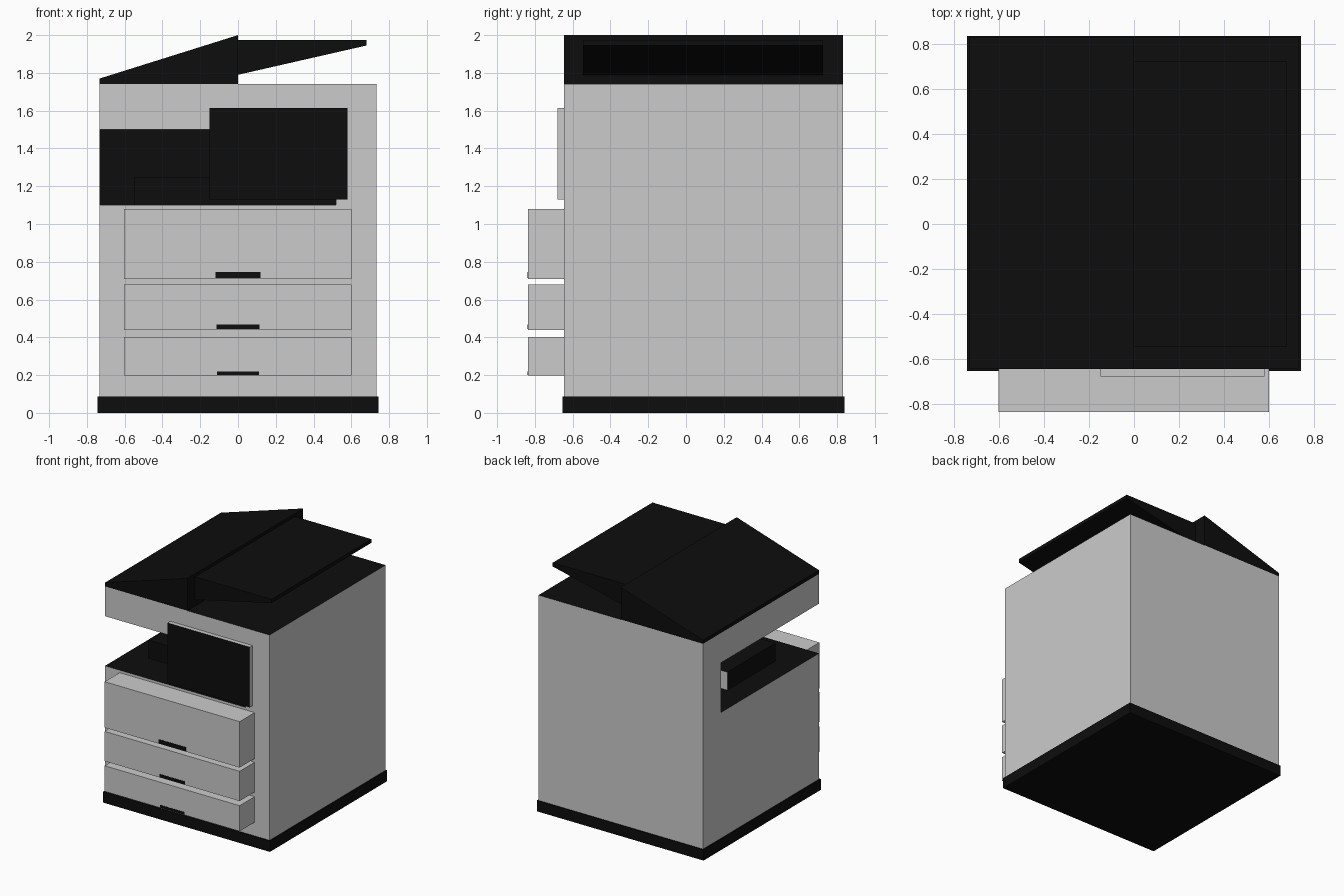
import bpy, bmesh

if "Cube" in bpy.data.objects:
    bpy.data.objects.remove(bpy.data.objects["Cube"])

black = bpy.data.materials.new("black")
black.diffuse_color = (0.004, 0.004, 0.004, 1)
black.use_nodes = True
black.node_tree.nodes["Principled BSDF"].inputs["Base Color"].default_value = black.diffuse_color
grey = bpy.data.materials.new("grey")
grey.diffuse_color = (0.8, 0.8, 0.8, 1)
grey.use_nodes = True
grey.node_tree.nodes["Principled BSDF"].inputs["Base Color"].default_value = grey.diffuse_color


def finish(name, bm, mats):
    bmesh.ops.recalc_face_normals(bm, faces=bm.faces)
    me = bpy.data.meshes.new(name)
    bm.to_mesh(me)
    bm.free()
    ob = bpy.data.objects.new(name, me)
    bpy.context.collection.objects.link(ob)
    for m in mats:
        me.materials.append(m)
    return ob


def box(name, x, y, z, mats=()):
    bm = bmesh.new()
    bmesh.ops.create_cube(bm, size=1)
    for v in bm.verts:
        v.co = [r[0] + (c + 0.5) * (r[1] - r[0]) for c, r in zip(v.co, (x, y, z))]
    return finish(name, bm, mats)


def prism(name, profile, y0, y1, mats):
    """Extrude an x-z profile along y."""
    bm = bmesh.new()
    f = bm.faces.new([bm.verts.new((px, y0, pz)) for px, pz in profile])
    ext = bmesh.ops.extrude_face_region(bm, geom=[f])["geom"]
    bmesh.ops.translate(bm, vec=(0, y1 - y0, 0),
                        verts=[g for g in ext if isinstance(g, bmesh.types.BMVert)])
    return finish(name, bm, mats)


def paint(ob, test):
    """Use the second material on faces that pass the test."""
    for p in ob.data.polygons:
        p.material_index = 1 if test(p.center, p.normal) else 0


FRONT, BACK, HW = -0.645, 0.83, 0.733

# Plinth and cabinet
box("base", (-0.743, 0.743), (-0.655, 0.838), (0, 0.087), [black])
body = box("cabinet", (-HW, HW), (FRONT, BACK), (0.087, 1.74), [grey, black])

# Output bay, open at the front and left
cutter = box("bay_cutter", (-1, 0.52), (-1, 0.6), (1.10, 1.50))
mod = body.modifiers.new("bay", 'BOOLEAN')
mod.object = cutter
mod.solver = 'EXACT'
cutter.hide_render = True
bpy.context.view_layer.objects.active = body
bpy.ops.object.modifier_apply(modifier="bay")
bpy.data.objects.remove(cutter)
paint(body, lambda c, n: c.z > 1.735 or (
    abs(c.x) < HW - 0.01 and FRONT + 0.01 < c.y < BACK - 0.01 and 1.05 < c.z < 1.55))

# Raised tray inside the bay
tray = box("bay_tray", (-0.55, 0.52), (-0.355, 0.26), (1.10, 1.245), [black, grey])
paint(tray, lambda c, n: n.y > 0.5)

# Control panel with black face
panel = box("control_panel", (-0.15, 0.58), (-0.68, FRONT), (1.13, 1.615), [grey, black])
paint(panel, lambda c, n: n.y < -0.5)

# Paper drawers with dark grips
for i, (z0, z1, hw, gh) in enumerate([(0.71, 1.08, 0.12, 0.033),
                                      (0.44, 0.68, 0.114, 0.025),
                                      (0.197, 0.403, 0.11, 0.02)], 1):
    box(f"drawer_{i}", (-0.603, 0.6), (-0.836, FRONT), (z0, z1), [grey])
    box(f"drawer_grip_{i}", (-hw, hw), (-0.838, -0.80), (z0 + 0.003, z0 + 0.003 + gh), [black])

# Sloping feeder lid and paper shelf
prism("feeder_lid", [(-HW, 1.74), (0, 1.74), (0, 2.0), (-HW, 1.77)], FRONT, BACK, [black])
prism("paper_shelf", [(0, 1.79), (0.68, 1.945), (0.68, 1.975), (0, 1.975)], -0.545, 0.725, [black])
